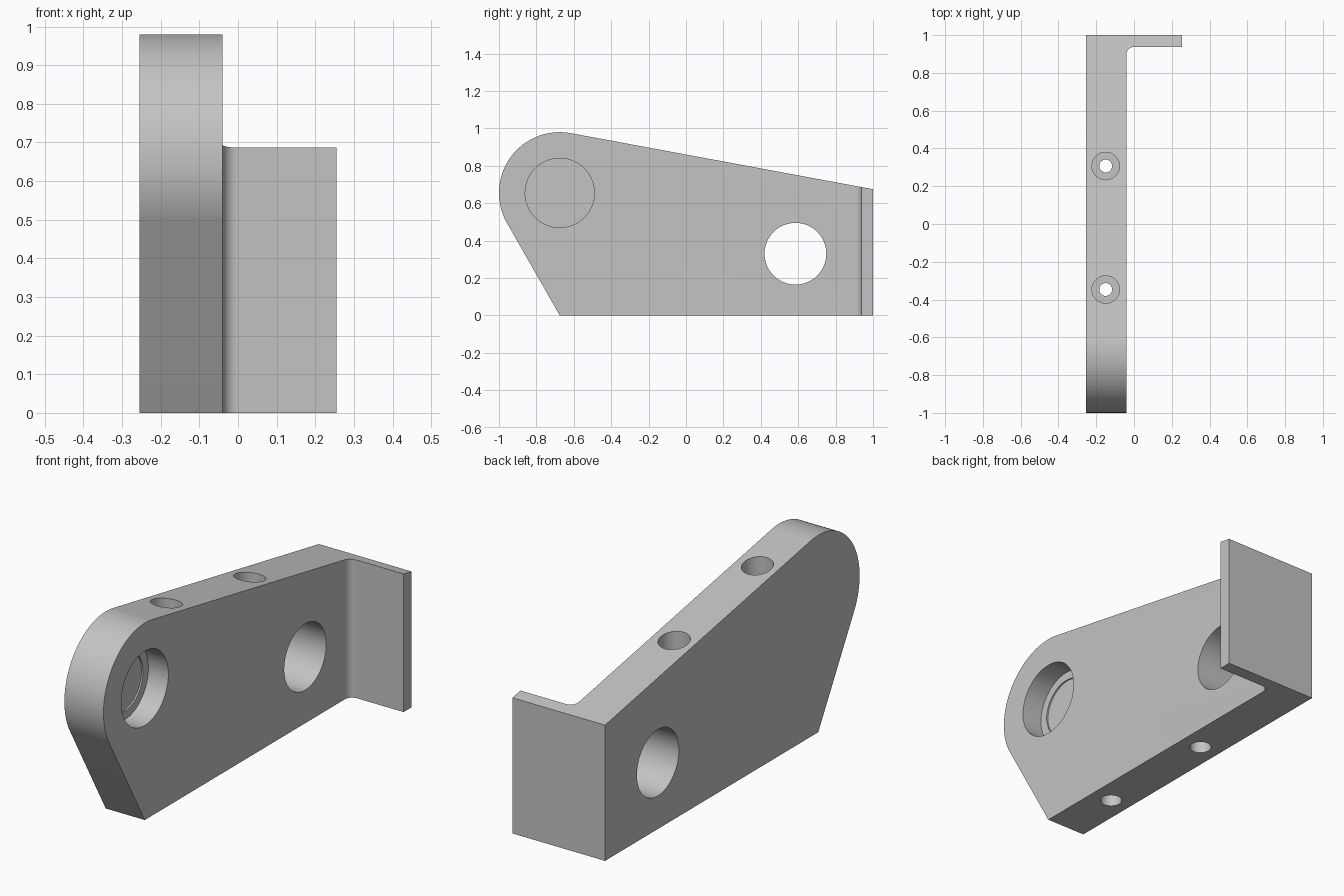
import bpy, bmesh
from math import sin, cos, radians
from mathutils import Matrix

cube = bpy.data.objects.get("Cube")
if cube:
    bpy.data.objects.remove(cube, do_unlink=True)

grey = bpy.data.materials.new("plain grey")
grey.use_nodes = True
colour = (0.55, 0.55, 0.55, 1)
grey.diffuse_color = colour
grey.node_tree.nodes["Principled BSDF"].inputs["Base Color"].default_value = colour


def finish(bm, name):
    bmesh.ops.recalc_face_normals(bm, faces=bm.faces)
    mesh = bpy.data.meshes.new(name)
    bm.to_mesh(mesh)
    bm.free()
    mesh.materials.append(grey)
    obj = bpy.data.objects.new(name, mesh)
    bpy.context.collection.objects.link(obj)
    return obj


def extrude(name, points, offset):
    """Closed outline pushed along an offset vector."""
    bm = bmesh.new()
    face = bm.faces.new([bm.verts.new(p) for p in points])
    grown = bmesh.ops.extrude_face_region(bm, geom=[face])["geom"]
    verts = [v for v in grown if isinstance(v, bmesh.types.BMVert)]
    bmesh.ops.translate(bm, vec=offset, verts=verts)
    return finish(bm, name)


def cylinder(name, axis, centre, radius, low, high, sides=64):
    """Cylinder between two positions along the x or z axis."""
    bm = bmesh.new()
    middle = (low + high) / 2
    if axis == "X":
        place = Matrix.Translation((middle, *centre)) @ Matrix.Rotation(radians(90), 4, "Y")
    else:
        place = Matrix.Translation((*centre, middle))
    bmesh.ops.create_cone(bm, cap_ends=True, segments=sides, radius1=radius,
                          radius2=radius, depth=high - low, matrix=place)
    return finish(bm, name)


def arc(cx, cy, radius, start, end, steps):
    angles = [radians(start + (end - start) * i / steps) for i in range(steps + 1)]
    return [(cx + radius * cos(a), cy + radius * sin(a)) for a in angles]


def combine(obj, other, operation):
    mod = obj.modifiers.new("cut", "BOOLEAN")
    mod.operation = operation
    mod.solver = "EXACT"
    mod.object = other
    bpy.ops.object.select_all(action="DESELECT")
    bpy.context.view_layer.objects.active = obj
    obj.select_set(True)
    bpy.ops.object.modifier_apply(modifier=mod.name)
    bpy.data.objects.remove(other, do_unlink=True)


LEFT, INNER, RIGHT = -0.255, -0.04, 0.255
PIVOT = (-0.675, 0.655)

# Plan outline: long plate, filleted corner and end flange
plan = [(LEFT, -1.1), (INNER, -1.1)]
plan += arc(INNER + 0.04, 0.897, 0.04, 180, 90, 10)
plan += [(RIGHT, 0.937), (RIGHT, 1), (LEFT, 1)]
bracket = extrude("bracket", [(x, y, -0.1) for x, y in plan], (0, 0, 1.3))

# Side outline: rounded nose with tangent sloping edges
side = [(PIVOT[0], 0), (1.1, 0), (1.1, 0.657), (1, 0.675)]
side += arc(*PIVOT, 0.325, 79.6, 209.8, 48)
outline = extrude("side_outline", [(-0.5, y, z) for y, z in side], (1, 0, 0))
combine(bracket, outline, "INTERSECT")

# Large through hole and stepped blind pocket
combine(bracket, cylinder("through_hole", "X", (0.585, 0.33), 0.165, -0.5, 0.2), "DIFFERENCE")
combine(bracket, cylinder("pocket", "X", PIVOT, 0.185, INNER - 0.11, 0.2), "DIFFERENCE")
combine(bracket, cylinder("pocket_step", "X", PIVOT, 0.143, INNER - 0.118, 0.1), "DIFFERENCE")

# Vertical bolt holes, wider at both ends
for y in (-0.347, 0.307):
    for radius, low, high in ((0.034, -0.2, 1.2), (0.073, 0.45, 1.2), (0.05, -0.2, 0.22)):
        cutter = cylinder("bolt_hole", "Z", (-0.15, y), radius, low, high, 40)
        combine(bracket, cutter, "DIFFERENCE")

bpy.ops.object.shade_smooth_by_angle(angle=radians(30))
